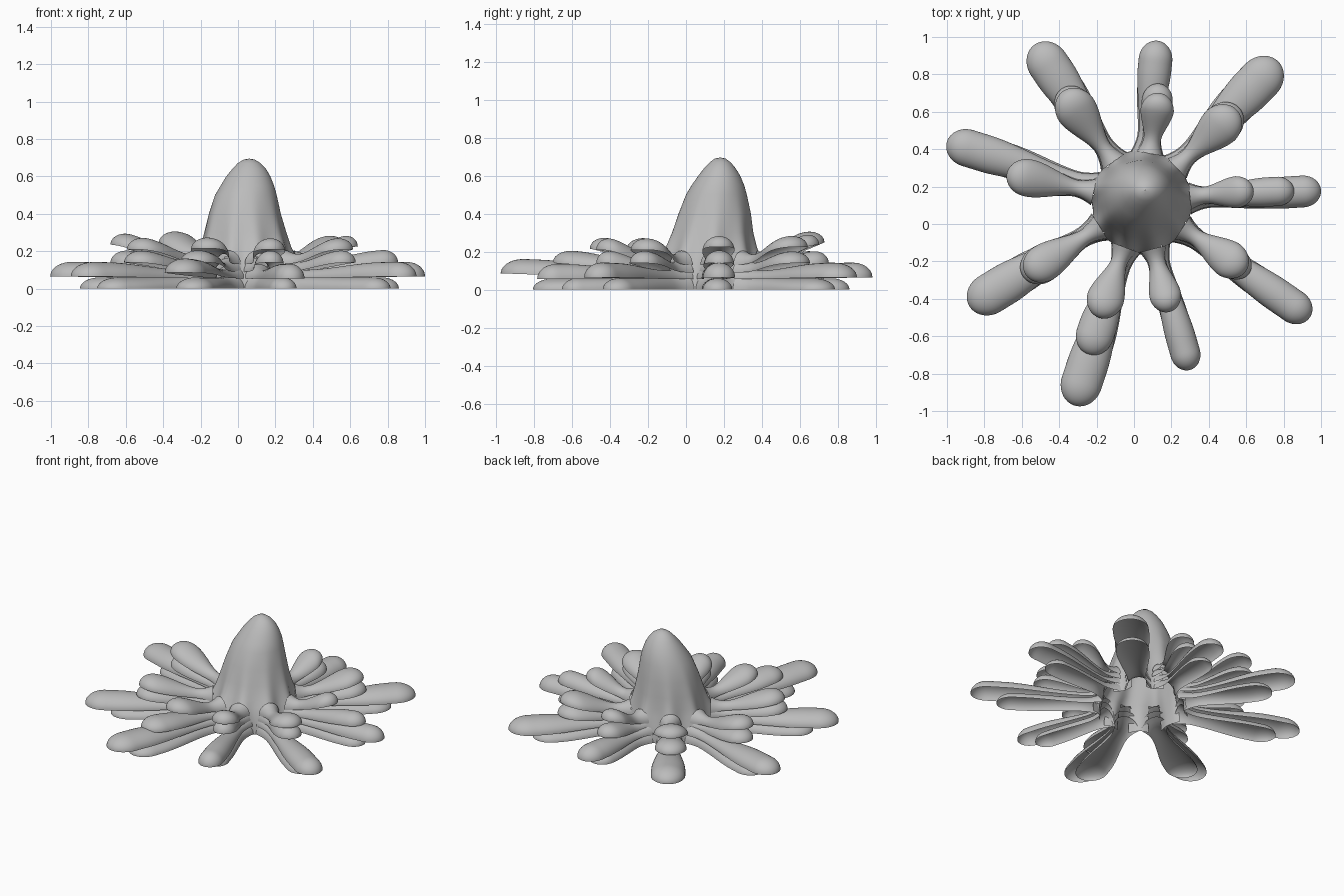
import bpy, bmesh, math
from mathutils import Vector

if "Cube" in bpy.data.objects:
    bpy.data.objects.remove(bpy.data.objects["Cube"])

grey = bpy.data.materials.new("plain grey")
grey.diffuse_color = (0.5, 0.5, 0.5, 1)
grey.use_nodes = True
grey.node_tree.nodes["Principled BSDF"].inputs["Base Color"].default_value = grey.diffuse_color

CENTRE = Vector((0.04, 0.12))


def smooth(t):
    t = max(0.0, min(1.0, t))
    return t * t * (3 - 2 * t)


def loft(name, rows, closed, skip=None):
    """Skin a list of point rows into an open, smooth shell."""
    bm = bmesh.new()
    vs = [[bm.verts.new(p) for p in row] for row in rows]
    n = len(rows[0])
    for a, b in zip(vs, vs[1:]):
        for j in range(n if closed else n - 1):
            k = (j + 1) % n
            if not (skip and skip(b[j].co)):
                bm.faces.new((a[j], a[k], b[k], b[j]))
    bmesh.ops.remove_doubles(bm, verts=bm.verts, dist=0.0005)
    bmesh.ops.delete(bm, geom=[v for v in bm.verts if not v.link_faces], context='VERTS')
    bmesh.ops.recalc_face_normals(bm, faces=bm.faces)
    # open shells: make the outside face upward
    if sum(f.normal.z * f.calc_area() for f in bm.faces) < 0:
        bmesh.ops.reverse_faces(bm, faces=bm.faces)
    for f in bm.faces:
        f.smooth = True
    me = bpy.data.meshes.new(name)
    bm.to_mesh(me)
    bm.free()
    me.materials.append(grey)
    ob = bpy.data.objects.new(name, me)
    bpy.context.collection.objects.link(ob)
    return ob


# arms: upper tip, outer tip, half width of outer and upper, upper rim height, middle length
ARMS = [
    ((0.14, 0.70), (0.125, 0.98), 0.09, 0.09, 0.235, 0.18),
    ((0.55, 0.61), (0.77, 0.87), 0.115, 0.11, 0.225, 0.05),
    ((0.64, 0.18), (1.00, 0.18), 0.085, 0.085, 0.225, 0.6),
    ((0.60, -0.25), (0.94, -0.50), 0.09, 0.10, 0.21, 0.05),
    ((0.19, -0.47), (0.30, -0.78), 0.08, 0.085, 0.21, 0.0),
    ((-0.19, -0.50), (-0.32, -0.97), 0.11, 0.10, 0.215, 0.42),
    ((-0.58, -0.27), (-0.88, -0.44), 0.11, 0.10, 0.21, 0.05),
    ((-0.68, 0.27), (-1.00, 0.44), 0.10, 0.10, 0.235, 0.0),
    ((-0.38, 0.71), (-0.53, 0.96), 0.11, 0.11, 0.25, 0.05),
]


def root(tip):
    return CENTRE + (Vector(tip) - CENTRE).normalized() * 0.26


def finger(name, start, tip, z0, z1, neck, wide, high0, high1):
    """Half shell, open below: narrow neck swelling into a rounded end."""
    start, tip = Vector(start), Vector(tip)
    d = tip - start
    length = d.length
    d.normalize()
    side = Vector((-d.y, d.x))
    rows = []
    steps, sides = 32, 18
    for i in range(steps + 1):
        s = length * math.sin(math.pi / 2 * i / steps)
        cap_len = wide * 1.15
        e = max(0.0, (s - (length - cap_len)) / cap_len)
        cap = math.sqrt(max(0.0, 1 - e * e))
        t = s / length
        k = smooth((t - 0.15) / 0.6)
        w = (neck + (wide - neck) * k) * cap
        h = (high0 + (high1 - high0) * k) * cap
        # flare where the neck leaves the body
        flare = max(0.0, 1 - s / 0.12) ** 2
        w += 0.03 * flare
        h += 0.03 * flare
        z = z0 + (z1 - z0) * smooth(t * 0.85 + 0.15 * t * t)
        p = start + d * s
        rows.append([(p.x + side.x * w * math.cos(a), p.y + side.y * w * math.cos(a),
                      z + h * math.sin(a))
                     for a in (math.pi * j / sides for j in range(sides + 1))])
    return loft(name, rows, False)


# central peak: z, centre x, centre y, radius x, radius y, arm flare
RINGS = [
    (0.695, 0.06, 0.180, 0.001, 0.001, 0), (0.690, 0.06, 0.180, 0.030, 0.028, 0),
    (0.670, 0.06, 0.180, 0.062, 0.055, 0), (0.64, 0.06, 0.178, 0.090, 0.082, 0),
    (0.60, 0.055, 0.175, 0.118, 0.110, 0), (0.55, 0.050, 0.168, 0.143, 0.138, 0),
    (0.50, 0.042, 0.160, 0.165, 0.160, 0), (0.40, 0.035, 0.150, 0.190, 0.188, 0.004),
    (0.30, 0.036, 0.138, 0.213, 0.207, 0.010), (0.22, 0.038, 0.130, 0.228, 0.225, 0.02),
    (0.17, 0.040, 0.122, 0.238, 0.240, 0.035), (0.12, 0.040, 0.120, 0.248, 0.255, 0.045),
    (0.08, 0.040, 0.120, 0.255, 0.262, 0.05), (0.04, 0.040, 0.120, 0.260, 0.268, 0.055),
    (0.0, 0.040, 0.120, 0.262, 0.270, 0.055),
]
angles = [math.atan2(*(Vector(arm[1]) - CENTRE).yx) for arm in ARMS]


def inside_neck(co):
    """Wall that would close off the hollow arms."""
    a = math.atan2(co.y - CENTRE.y, co.x - CENTRE.x)
    return co.z < 0.16 and min(abs(math.remainder(a - b, 2 * math.pi)) for b in angles) < 0.14


rows = []
for z, cx, cy, rx, ry, fl in RINGS:
    row = []
    for j in range(144):
        a = 2 * math.pi * j / 144
        bump = sum(math.exp(-((math.remainder(a - b, 2 * math.pi)) / 0.2) ** 2) for b in angles)
        f = fl * bump
        row.append((cx + (rx + f) * math.cos(a), cy + (ry + f) * math.sin(a), z))
    rows.append(row)
loft("central_peak", rows, True, inside_neck)

# layered fingers of every arm
for i, (up, out, w, wu, rim, m) in enumerate(ARMS, 1):
    up, out = Vector(up), Vector(out)
    lift = 0.055 if i == 5 else 0.085 if i == 6 else 0.065
    finger(f"upper_finger_{i}", root(up), up, 0.13, rim, 0.04, wu, 0.045, 0.072)
    finger(f"middle_finger_{i}", root(up), up.lerp(out, m), 0.09, 0.14,
           0.045, w * 0.92, 0.045, 0.07)
    finger(f"outer_finger_{i}", root(out), out, 0.055, lift, 0.05, w, 0.045, 0.078)
    low = root(out).lerp(out, 0.8)
    finger(f"ground_finger_{i}", root(out), low, 0.0, 0.0, 0.055, w * 0.92, 0.06, 0.06)
